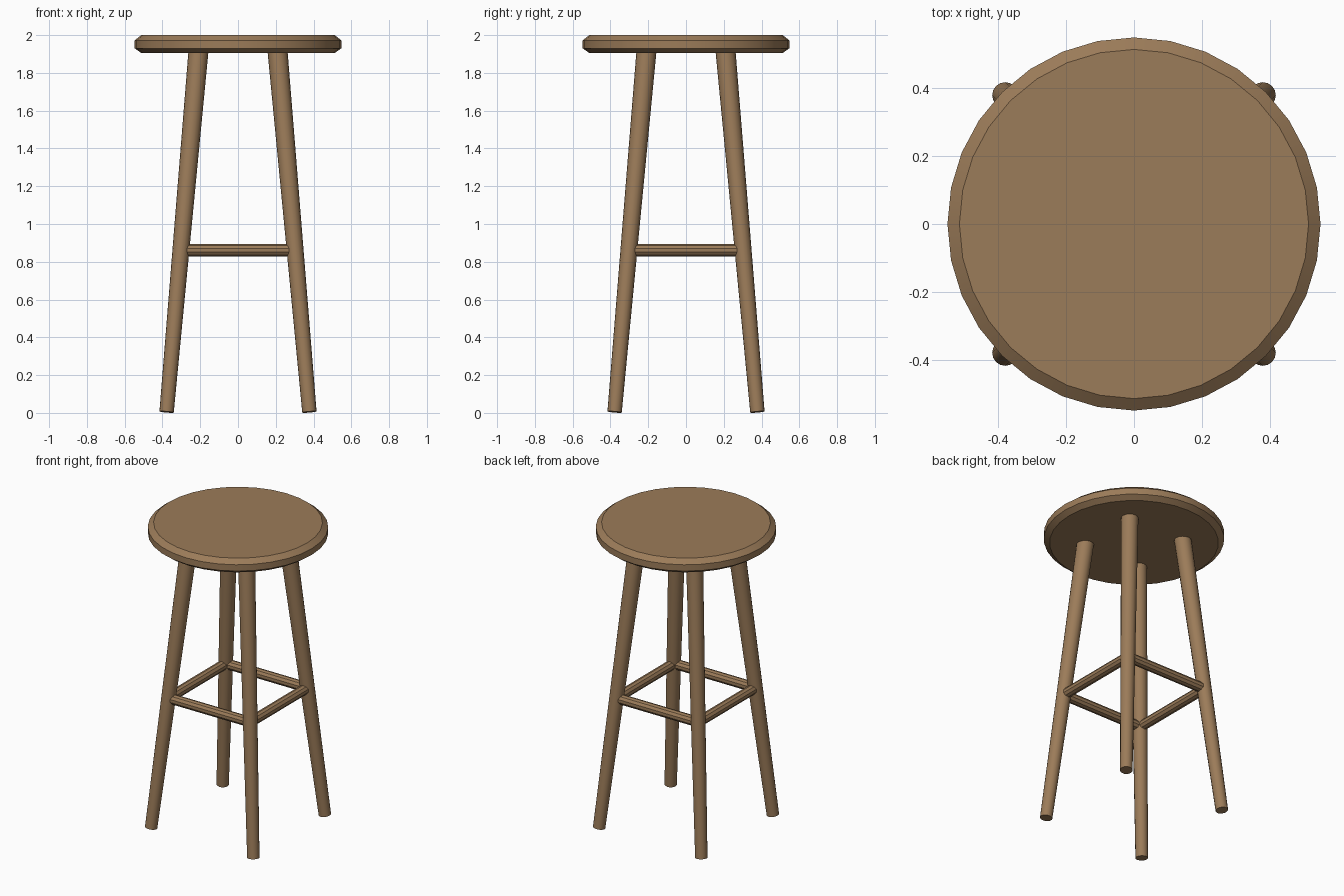
import bpy, bmesh, math
from mathutils import Vector

if "Cube" in bpy.data.objects:
    bpy.data.objects.remove(bpy.data.objects["Cube"])

wood = bpy.data.materials.new("brown wood")
wood.diffuse_color = (0.33, 0.20, 0.10, 1)
wood.use_nodes = True
wood.node_tree.nodes["Principled BSDF"].inputs["Base Color"].default_value = wood.diffuse_color


def make_object(name, bm, angle):
    bmesh.ops.recalc_face_normals(bm, faces=bm.faces)
    mesh = bpy.data.meshes.new(name)
    bm.to_mesh(mesh)
    bm.free()
    obj = bpy.data.objects.new(name, mesh)
    bpy.context.collection.objects.link(obj)
    mesh.materials.append(wood)
    bpy.ops.object.select_all(action='DESELECT')
    obj.select_set(True)
    bpy.context.view_layer.objects.active = obj
    bpy.ops.object.shade_smooth_by_angle(angle=math.radians(angle))
    return obj


def rod(name, start, end, r1, r2, sides):
    """Tapered round bar between two points."""
    start, end = Vector(start), Vector(end)
    axis = end - start
    bm = bmesh.new()
    bmesh.ops.create_cone(bm, cap_ends=True, segments=sides, radius1=r1, radius2=r2, depth=axis.length)
    bm.transform(axis.to_track_quat('Z', 'Y').to_matrix().to_4x4())
    bmesh.ops.translate(bm, verts=bm.verts, vec=(start + end) / 2)
    return make_object(name, bm, 30)


# Seat: chamfered round disc
bm = bmesh.new()
profile = [(0.512, 1.905), (0.547, 1.93), (0.547, 1.972), (0.512, 2.0)]
rings = [[bm.verts.new((r * math.cos(i * math.tau / 32), r * math.sin(i * math.tau / 32), z))
          for i in range(32)] for r, z in profile]
for low, high in zip(rings, rings[1:]):
    for i in range(32):
        j = (i + 1) % 32
        bm.faces.new((low[i], low[j], high[j], high[i]))
bm.faces.new(rings[0][::-1])
bm.faces.new(rings[-1])
make_object("seat", bm, 30)

# Splayed, tapered legs
for side, sx in (("left", -1), ("right", 1)):
    for end, sy in (("front", -1), ("back", 1)):
        rod(f"{end}_{side}_leg", (sx * 0.378, sy * 0.378, 0.005),
            (sx * 0.208, sy * 0.208, 1.93), 0.038, 0.053, 16)

# Square of rungs joining the legs
a, z, half = 0.302, 0.861, 0.29
for name, s in (("front", -1), ("back", 1)):
    rod(f"{name}_rung", (-half, s * a, z), (half, s * a, z), 0.032, 0.032, 10)
for name, s in (("left", -1), ("right", 1)):
    rod(f"{name}_rung", (s * a, -half, z), (s * a, half, z), 0.032, 0.032, 10)
